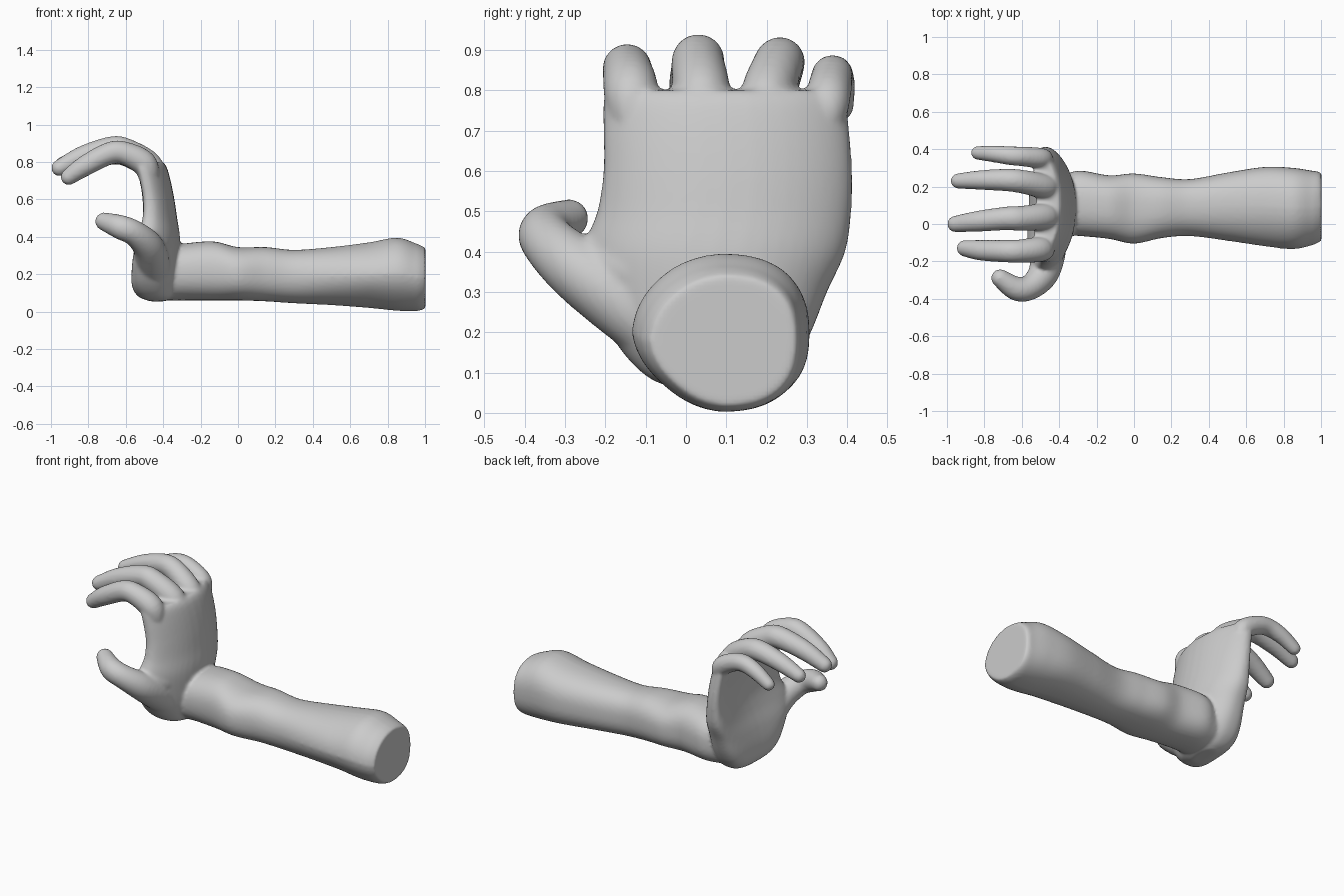
import bpy, bmesh, math
from mathutils import Vector

bm = bmesh.new()


def loft(rings):
    """Skin a list of equal point rings and cap both ends."""
    vs = [[bm.verts.new(p) for p in r] for r in rings]
    n = len(vs[0])
    for a, b in zip(vs, vs[1:]):
        for i in range(n):
            bm.faces.new((a[i], a[(i + 1) % n], b[(i + 1) % n], b[i]))
    bm.faces.new(vs[0][::-1])
    bm.faces.new(vs[-1])


def spline(keys, steps=6):
    """Catmull-Rom through tuples of any size."""
    k = [keys[0]] + list(keys) + [keys[-1]]
    out = []
    for j in range(1, len(k) - 2):
        for s in range(steps):
            t = s / steps
            out.append([0.5 * (2 * b + (c - a) * t + (2 * a - 5 * b + 4 * c - d) * t * t
                               + (3 * b - a - 3 * c + d) * t ** 3)
                        for a, b, c, d in zip(k[j - 1], k[j], k[j + 1], k[j + 2])])
    return out + [list(keys[-1])]


def super_ellipse(lo_a, hi_a, lo_b, hi_b, e, cut=0.0, n=48):
    """Rounded section; cut flattens the corners on the low side of a."""
    pts = []
    for i in range(n):
        t = 2 * math.pi * i / n
        c, s = math.cos(t), math.sin(t)
        u = math.copysign(abs(c) ** (2 / e), c)
        v = math.copysign(abs(s) ** (2 / e), s)
        if c < 0:
            f = 1 - cut * (1.0 if s < 0 else 0.7) * abs(math.sin(2 * t))
            u, v = u * f, v * f
        pts.append(((lo_a + hi_a + u * (hi_a - lo_a)) / 2,
                    (lo_b + hi_b + v * (hi_b - lo_b)) / 2))
    return pts


def digit(keys, n=24):
    """Round finger along (x, y, z, radius) keys, with a domed tip."""
    p = spline(keys)
    pos = [Vector(q[:3]) for q in p]
    rings = []

    def ring(c, d, r):
        side = Vector((0, 1, 0))
        side = (side - d * side.dot(d)).normalized()
        up = d.cross(side)
        rings.append([c + r * (math.cos(2 * math.pi * i / n) * side
                               + math.sin(2 * math.pi * i / n) * up) for i in range(n)])
    for i, q in enumerate(p):
        d = (pos[min(i + 1, len(p) - 1)] - pos[max(i - 1, 0)]).normalized()
        ring(pos[i], d, q[3])
    for a in (20, 40, 60, 80):
        a = math.radians(a)
        ring(pos[-1] + d * q[3] * math.sin(a), d, q[3] * math.cos(a))
    loft(rings)


# forearm: x, y range, z range
arm = [(-0.44, -0.05, 0.25, 0.07, 0.33), (-0.36, -0.06, 0.27, 0.06, 0.35),
       (-0.28, -0.065, 0.285, 0.06, 0.365), (-0.13, -0.08, 0.26, 0.06, 0.375),
       (0.0, -0.105, 0.27, 0.06, 0.345), (0.15, -0.075, 0.25, 0.055, 0.345),
       (0.3, -0.065, 0.24, 0.045, 0.33), (0.5, -0.09, 0.275, 0.035, 0.345),
       (0.7, -0.12, 0.305, 0.02, 0.37), (0.85, -0.135, 0.30, 0.005, 0.395),
       (0.95, -0.115, 0.285, 0.003, 0.365), (0.985, -0.10, 0.28, 0.01, 0.35),
       (1.002, -0.09, 0.27, 0.02, 0.34)]
rings = []
for x, y0, y1, z0, z1 in spline(arm):
    w = min(1, max(0.15, x * 1.4))
    rings.append([Vector((x, y, z))
                  for y, z in super_ellipse(y0, y1, z0, z1, 2.5, 0.14 * w)])
loft(rings)

# palm: z, x range, y range; sides bowed forward to cup the palm
palm = [(0.055, -0.47, -0.39, 0.0, 0.17), (0.08, -0.53, -0.35, -0.08, 0.22),
        (0.13, -0.56, -0.33, -0.14, 0.27), (0.2, -0.56, -0.315, -0.19, 0.31),
        (0.3, -0.54, -0.31, -0.24, 0.35), (0.4, -0.51, -0.31, -0.255, 0.395),
        (0.5, -0.49, -0.325, -0.22, 0.41), (0.6, -0.49, -0.34, -0.205, 0.412),
        (0.7, -0.505, -0.36, -0.205, 0.405), (0.77, -0.52, -0.38, -0.205, 0.395),
        (0.80, -0.52, -0.40, -0.19, 0.38)]
rings = []
for z, x0, x1, y0, y1 in spline(palm):
    rings.append([Vector((x - 0.062 * (abs(y - 0.1) / 0.31) ** 2, y, z))
                  for x, y in super_ellipse(x0, x1, y0, y1, 2.6)])
loft(rings)

# index, middle, ring, little finger
digit([(-0.475, -0.13, 0.70, 0.05), (-0.50, -0.135, 0.79, 0.068), (-0.61, -0.145, 0.848, 0.062),
       (-0.69, -0.145, 0.845, 0.060), (-0.82, -0.14, 0.778, 0.055), (-0.905, -0.13, 0.72, 0.044)])
digit([(-0.44, 0.04, 0.70, 0.05), (-0.475, 0.04, 0.785, 0.07), (-0.60, 0.03, 0.86, 0.067),
       (-0.68, 0.03, 0.873, 0.063), (-0.83, 0.015, 0.83, 0.056), (-0.955, 0.0, 0.768, 0.044)])
digit([(-0.44, 0.20, 0.70, 0.05), (-0.475, 0.20, 0.78, 0.066), (-0.59, 0.225, 0.855, 0.063),
       (-0.68, 0.235, 0.87, 0.060), (-0.82, 0.235, 0.835, 0.052), (-0.94, 0.23, 0.785, 0.041)])
digit([(-0.485, 0.34, 0.68, 0.04), (-0.49, 0.35, 0.765, 0.055), (-0.58, 0.36, 0.822, 0.053),
       (-0.66, 0.365, 0.837, 0.050), (-0.75, 0.375, 0.81, 0.045), (-0.835, 0.38, 0.76, 0.037)])
# thumb, and the web of skin beside it
digit([(-0.45, -0.03, 0.18, 0.09), (-0.46, -0.15, 0.275, 0.095), (-0.485, -0.265, 0.355, 0.082),
       (-0.555, -0.338, 0.42, 0.068), (-0.63, -0.345, 0.452, 0.065), (-0.715, -0.29, 0.482, 0.049)])
digit([(-0.42, -0.05, 0.32, 0.08), (-0.44, -0.14, 0.355, 0.075), (-0.475, -0.23, 0.385, 0.055)])

# fuse everything into one soft skin
bmesh.ops.recalc_face_normals(bm, faces=bm.faces)
mesh = bpy.data.meshes.new("hand_and_forearm")
bm.to_mesh(mesh)
bm.free()
obj = bpy.data.objects.new("hand_and_forearm", mesh)
bpy.context.collection.objects.link(obj)
bpy.context.view_layer.objects.active = obj
obj.select_set(True)
fuse = obj.modifiers.new("fuse", 'REMESH')
fuse.mode = 'VOXEL'
fuse.voxel_size = 0.010
soft = obj.modifiers.new("soften", 'SMOOTH')
soft.factor = 0.5
soft.iterations = 6
for m in ("fuse", "soften"):
    bpy.ops.object.modifier_apply(modifier=m)
bpy.ops.object.shade_smooth()
